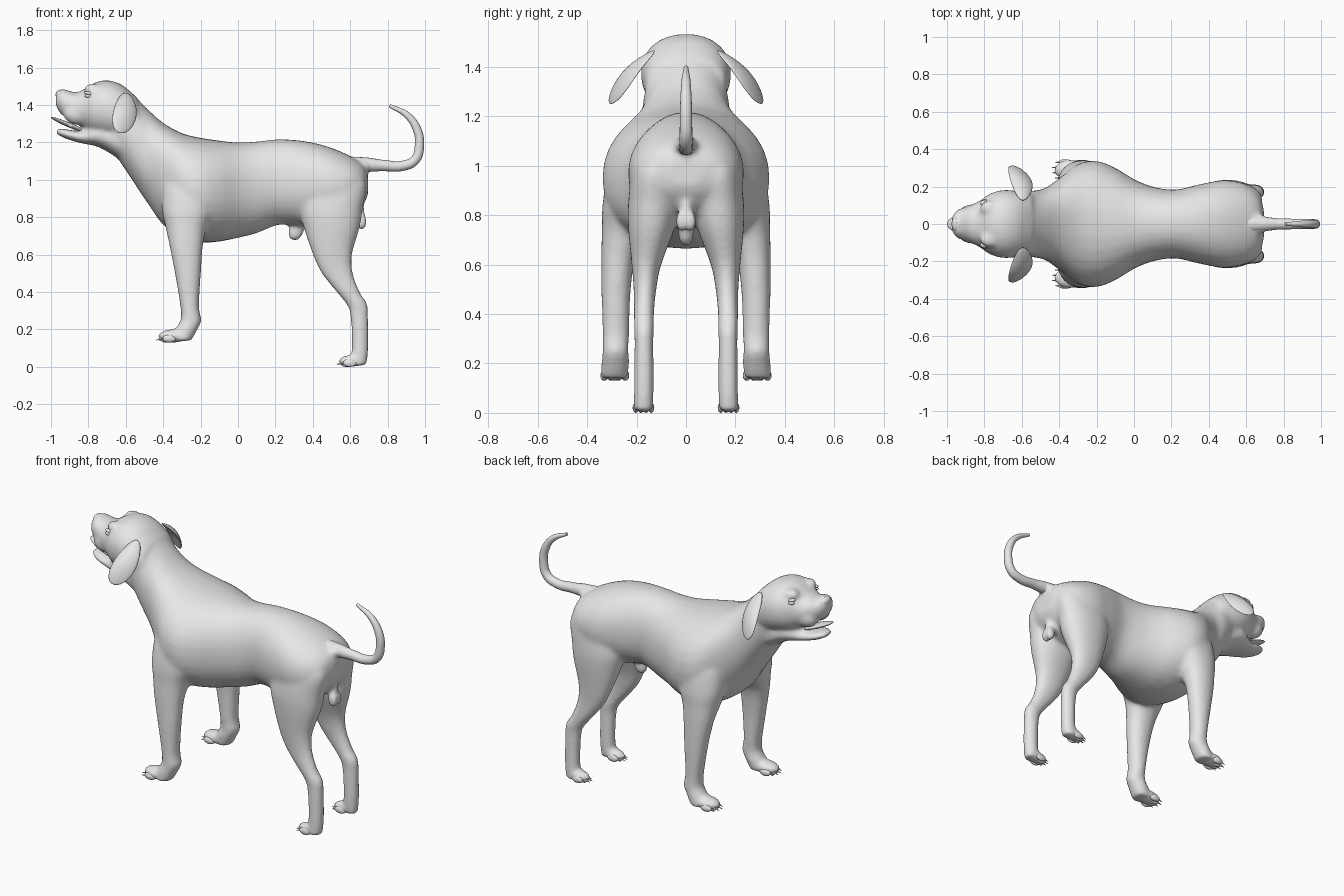
import bpy, bmesh, math
from mathutils import Vector, Matrix

if "Cube" in bpy.data.objects:
    bpy.data.objects.remove(bpy.data.objects["Cube"], do_unlink=True)

coat = bpy.data.materials.new("plain_grey")
coat.use_nodes = True
grey = (0.8, 0.8, 0.8, 1)
coat.diffuse_color = grey
coat.node_tree.nodes["Principled BSDF"].inputs["Base Color"].default_value = grey


def finish(name, bm):
    """Turn a bmesh into a smooth shaded object."""
    bmesh.ops.recalc_face_normals(bm, faces=bm.faces[:])
    for face in bm.faces:
        face.smooth = True
    mesh = bpy.data.meshes.new(name)
    bm.to_mesh(mesh)
    bm.free()
    mesh.materials.append(coat)
    obj = bpy.data.objects.new(name, mesh)
    bpy.context.collection.objects.link(obj)
    return obj


def refine(rings, steps=5):
    """Catmull-Rom interpolation between cross-sections."""
    result = []
    last = len(rings) - 1
    for i in range(last):
        before, start, end, after = (rings[min(max(k, 0), last)] for k in range(i - 1, i + 3))
        for s in range(steps):
            t = s / steps
            result.append([b + 0.5 * t * (c - a + t * (2 * a - 5 * b + 4 * c - d + t * (3 * (b - c) + d - a)))
                           for a, b, c, d in zip(before, start, end, after)])
    return result + [list(rings[-1])]


def loft(bm, rings, place, segments=32):
    """Skin rounded cross-sections given as (position, a min, a max, b min, b max)."""
    previous = None
    for pos, a0, a1, b0, b1 in refine(rings):
        loop = []
        for k in range(segments):
            angle = math.tau * k / segments
            ca, cb = math.cos(angle), math.sin(angle)
            ca = math.copysign(abs(ca) ** 0.92, ca)
            cb = math.copysign(abs(cb) ** 0.92, cb)
            a = (a0 + a1) / 2 + (a1 - a0) / 2 * ca
            b = (b0 + b1) / 2 + (b1 - b0) / 2 * cb
            loop.append(bm.verts.new(place(pos, a, b)))
        if previous:
            for k in range(segments):
                n = (k + 1) % segments
                bm.faces.new((previous[k], previous[n], loop[n], loop[k]))
        else:
            bm.faces.new(loop)
        previous = loop
    bm.faces.new(previous)


def lengthwise(bm, rings):
    loft(bm, [(x, low, high, -w, w) for x, low, high, w in rings], lambda p, a, b: (p, b, a))


def upright(bm, rings, side):
    loft(bm, rings, lambda p, a, b: (a, b * side, p))


def ellipsoid(bm, centre, radii, tilt=0.0):
    matrix = Matrix.Translation(centre) @ Matrix.Rotation(tilt, 4, "Y") @ Matrix.Diagonal((*radii, 1))
    return bmesh.ops.create_uvsphere(bm, u_segments=24, v_segments=16, radius=1, matrix=matrix)["verts"]


# Torso and neck: x, bottom, top, half width
torso = [
    (-.68, 1.16, 1.42, .13), (-.64, 1.11, 1.47, .15), (-.56, .99, 1.45, .175),
    (-.48, .87, 1.375, .19), (-.4, .76, 1.305, .245), (-.3, .69, 1.25, .32),
    (-.2, .665, 1.225, .337), (-.1, .67, 1.21, .3), (0, .69, 1.2, .24),
    (.1, .715, 1.205, .2), (.22, .76, 1.217, .184), (.35, .75, 1.208, .212),
    (.48, .76, 1.178, .234), (.6, .8, 1.128, .212), (.67, .87, 1.08, .15), (.695, .92, 1.03, .07)]
# Skull with muzzle, and lower jaw
skull = [
    (-.975, 1.4, 1.45, .035), (-.945, 1.35, 1.487, .075), (-.87, 1.305, 1.468, .102),
    (-.82, 1.27, 1.487, .128), (-.77, 1.24, 1.518, .162), (-.7, 1.22, 1.533, .182),
    (-.62, 1.2, 1.508, .176), (-.54, 1.2, 1.44, .16)]
jaw = [
    (-.972, 1.245, 1.275, .035), (-.92, 1.22, 1.272, .072), (-.84, 1.196, 1.262, .088),
    (-.74, 1.173, 1.3, .13), (-.62, 1.1, 1.3, .14)]
# Legs: z, back-to-front span, inner and outer side
front_leg = [
    (1.12, -.36, -.12, .05, .2), (1, -.4, -.08, .08, .305), (.85, -.408, -.12, .1, .337),
    (.75, -.388, -.165, .14, .34), (.65, -.367, -.187, .2, .342), (.5, -.338, -.198, .223, .342),
    (.32, -.308, -.208, .23, .338), (.25, -.308, -.195, .232, .338), (.2, -.335, -.217, .23, .342),
    (.14, -.345, -.25, .235, .345)]
hind_leg = [
    (1.08, .42, .62, .04, .17), (.98, .35, .685, .03, .215), (.85, .33, .667, .03, .234),
    (.75, .35, .652, .045, .234), (.6, .4, .61, .1, .22), (.5, .447, .615, .12, .212),
    (.4, .527, .652, .129, .211), (.34, .576, .69, .13, .21), (.28, .6, .695, .132, .209),
    (.12, .608, .697, .131, .21), (.01, .6, .69, .133, .212)]

bm = bmesh.new()
for part in (torso, skull, jaw):
    lengthwise(bm, part)
for side in (1, -1):
    upright(bm, front_leg, side)
    upright(bm, hind_leg, side)
    ellipsoid(bm, (-.35, .288 * side, .165), (.08, .056, .036))
    ellipsoid(bm, (.61, .172 * side, .032), (.075, .043, .032))
    # Brow, cheek and rear glands
    ellipsoid(bm, (-.775, .085 * side, 1.485), (.05, .04, .03))
    ellipsoid(bm, (-.87, .055 * side, 1.35), (.07, .05, .055), .4)
    ellipsoid(bm, (.66, .018 * side, .775), (.03, .026, .045))
ellipsoid(bm, (.645, 0, .83), (.035, .025, .06))
ellipsoid(bm, (.31, 0, .725), (.042, .033, .055), .35)
ellipsoid(bm, (.66, 0, 1.08), (.09, .05, .035))
body = finish("body", bm)

# Fuse the overlapping volumes into one smooth skin
remesh = body.modifiers.new("fuse", "REMESH")
remesh.mode = "VOXEL"
remesh.voxel_size = 0.011
remesh.use_smooth_shade = True
smooth = body.modifiers.new("soften", "SMOOTH")
smooth.factor = 0.5
smooth.iterations = 14

# Toes and claws
for label, x, y, z, spread in (("front", -.4, .288, .13, .028), ("hind", .565, .172, 0, .021)):
    for side, hand in ((1, "left"), (-1, "right")):
        toes, claws = bmesh.new(), bmesh.new()
        for k in (-1.5, -.5, .5, 1.5):
            tip = x + .008 * k * k
            across = (y + k * spread) * side
            ellipsoid(toes, (tip + .015, across, z + .021), (.036, spread * .58, .021))
            matrix = Matrix.Translation((tip - .022, across, z + .018)) @ Matrix.Rotation(math.radians(-105), 4, "Y")
            bmesh.ops.create_cone(claws, segments=10, radius1=.008, radius2=.001, depth=.04,
                                  cap_ends=True, matrix=matrix)
        finish(f"{label}_{hand}_toes", toes)
        finish(f"{label}_{hand}_claws", claws)

# Floppy ears: ellipsoids reshaped into drooping leaves
root, tip = Vector((-.605, .13, 1.465)), Vector((-.615, .3, 1.25))
width, normal = Vector((.072, -.04, .01)), Vector((.25, .7, .6))
for side, hand in ((1, "left"), (-1, "right")):
    ear = bmesh.new()
    for vert in ellipsoid(ear, (0, 0, 0), (1, 1, 1)):
        across, thick, along = vert.co
        u = (1 - along) / 2
        point = root.lerp(tip, u) + width * across * (.65 + .45 * u)
        point += normal * (.013 * thick + .03 * math.sin(math.pi * u) - .012 * across * across)
        vert.co = (point.x, point.y * side, point.z)
    finish(f"{hand}_ear", ear)
    # Closed eye: upper and lower lid
    lids = bmesh.new()
    ellipsoid(lids, (-.797, .112 * side, 1.462), (.026, .016, .01), .25)
    ellipsoid(lids, (-.797, .117 * side, 1.447), (.024, .014, .009), .1)
    finish(f"{hand}_eyelids", lids)

# Nose and tongue
nose = bmesh.new()
ellipsoid(nose, (-.953, 0, 1.455), (.022, .042, .027))
finish("nose", nose)
tongue = bmesh.new()
ellipsoid(tongue, (-.895, 0, 1.29), (.114, .052, .013), .4)
finish("tongue", tongue)

# Tail: tapered curve, converted to a mesh
curve = bpy.data.curves.new("tail", "CURVE")
curve.dimensions = "3D"
curve.bevel_depth = 1
curve.bevel_resolution = 6
curve.use_fill_caps = True
path = [(.6, 1.07, .055), (.68, 1.08, .04), (.77, 1.077, .03), (.88, 1.075, .027), (.945, 1.105, .026),
        (.97, 1.18, .025), (.957, 1.27, .023), (.905, 1.345, .018), (.81, 1.397, .009)]
spline = curve.splines.new("BEZIER")
spline.bezier_points.add(len(path) - 1)
for point, (x, z, radius) in zip(spline.bezier_points, path):
    point.co = (x, 0, z)
    point.radius = radius
    point.handle_left_type = point.handle_right_type = "AUTO"
curve.materials.append(coat)
tail = bpy.data.objects.new("tail", curve)
bpy.context.collection.objects.link(tail)
bpy.ops.object.select_all(action="DESELECT")
tail.select_set(True)
bpy.context.view_layer.objects.active = tail
bpy.ops.object.convert(target="MESH")
bpy.ops.object.shade_smooth()
